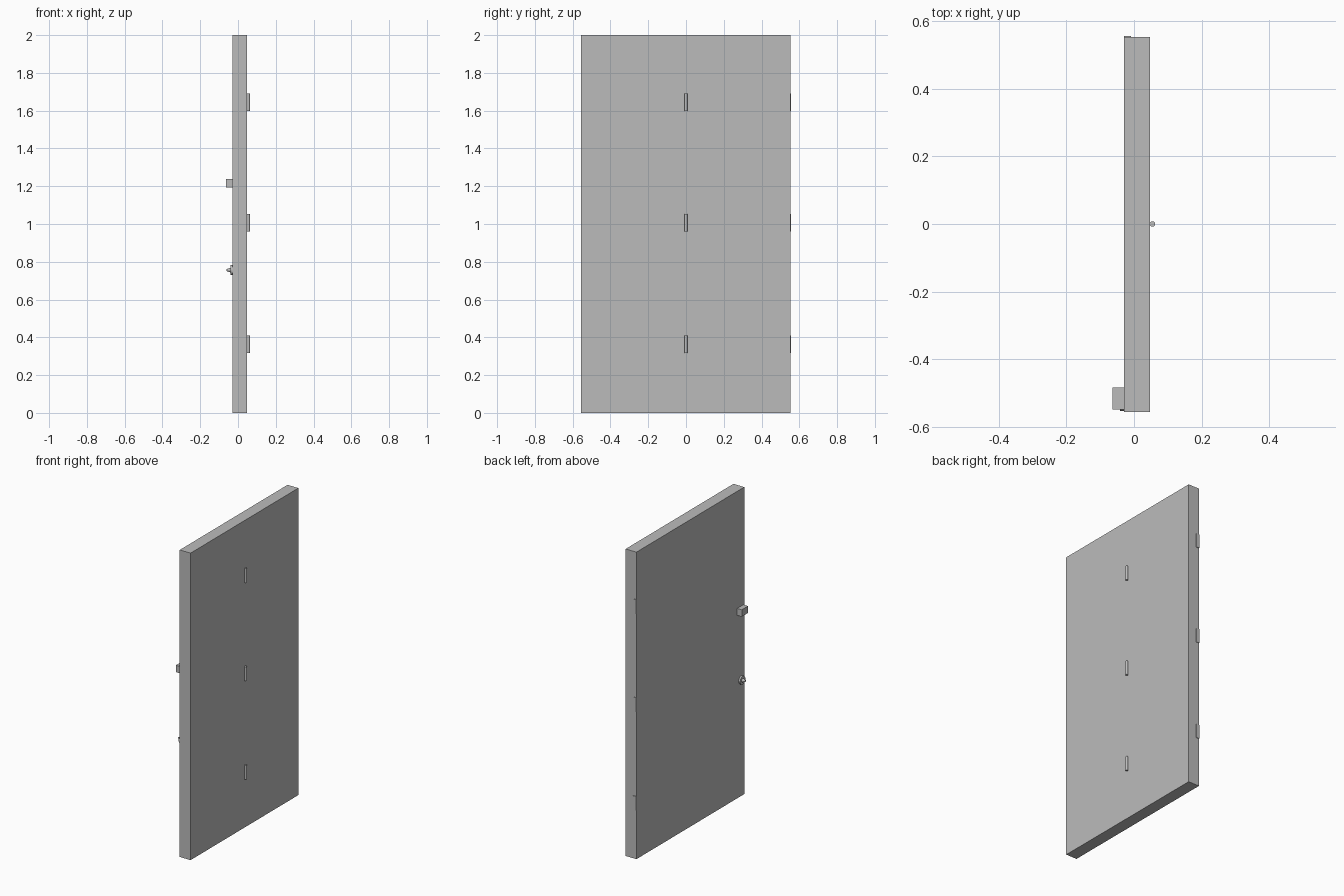
import bpy
import math

if "Cube" in bpy.data.objects:
    bpy.data.objects.remove(bpy.data.objects["Cube"], do_unlink=True)

grey = bpy.data.materials.new("plain_grey")
grey.use_nodes = True
colour = (0.5, 0.5, 0.5, 1)
grey.diffuse_color = colour
grey.node_tree.nodes["Principled BSDF"].inputs["Base Color"].default_value = colour


def finish(name):
    ob = bpy.context.object
    ob.name = name
    ob.data.materials.append(grey)
    return ob


def box(name, low, high):
    centre = [(a + b) / 2 for a, b in zip(low, high)]
    bpy.ops.mesh.primitive_cube_add(size=1, location=centre)
    ob = finish(name)
    ob.scale = [b - a for a, b in zip(low, high)]
    bpy.ops.object.transform_apply(location=False, rotation=False, scale=True)
    return ob


def cylinder(name, radius, depth, location, sides, along_x=False):
    turn = (0, math.pi / 2, 0) if along_x else (0, 0, 0)
    bpy.ops.mesh.primitive_cylinder_add(vertices=sides, radius=radius, depth=depth,
                                        location=location, rotation=turn)
    ob = finish(name)
    bpy.ops.object.shade_smooth_by_angle(angle=math.radians(35))
    return ob


# Door slab
FACE, BACK = -0.03, 0.048
EDGE = 0.553
box("door_panel", (FACE, -0.557, 0), (BACK, EDGE, 2))

# Hinges: barrels down the middle of one face, leaves on the far edge
for label, z in (("lower", 0.363), ("middle", 1.006), ("upper", 1.645)):
    cylinder(label + "_hinge_barrel", 0.008, 0.092, (0.055, 0, z), 12)
    box(label + "_hinge_leaf", (FACE, EDGE - 0.01, z - 0.046), (-0.009, 0.557, z + 0.046))

# Pull handle block
box("handle", (-0.063, -0.549, 1.192), (FACE, -0.484, 1.237))

# Lock: round plate with a small thumb turn
LOCK_Y, LOCK_Z = -0.526, 0.756
cylinder("lock_plate", 0.027, 0.012, (FACE - 0.005, LOCK_Y, LOCK_Z), 24, True)
bpy.ops.mesh.primitive_cone_add(vertices=16, radius1=0.013, radius2=0.005, depth=0.022,
                                location=(-0.05, LOCK_Y, LOCK_Z),
                                rotation=(0, -math.pi / 2, 0))
finish("lock_turn")
bpy.ops.object.shade_smooth_by_angle(angle=math.radians(35))
